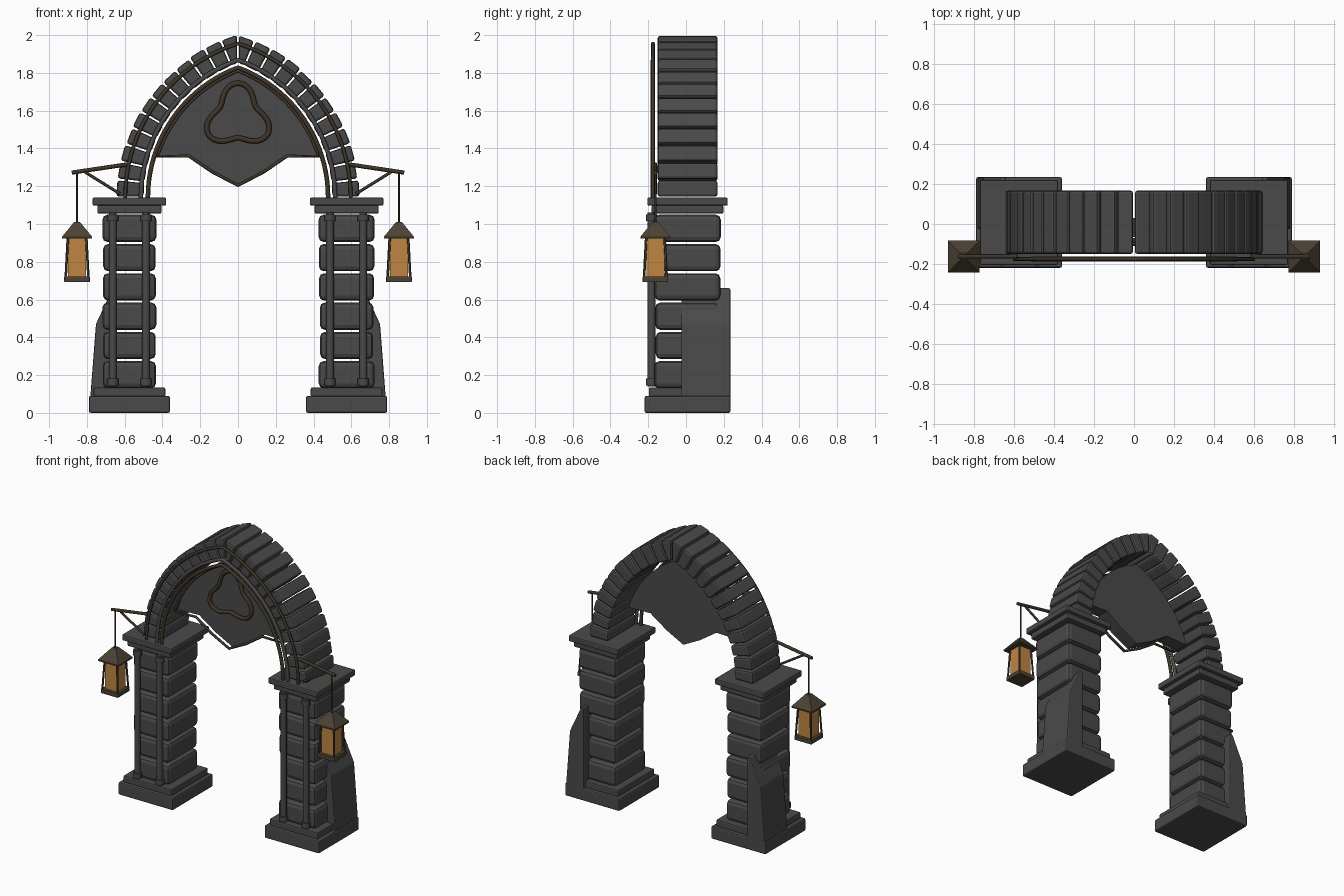
import bpy, bmesh, math, random
from mathutils import Vector

if "Cube" in bpy.data.objects:
    bpy.data.objects.remove(bpy.data.objects["Cube"])

random.seed(4)
YC = 0.008                      # depth centre of the masonry
CX, SPRING = 0.258, 1.14        # arc centre offset and springing height


def material(name, rgb):
    m = bpy.data.materials.new(name)
    m.diffuse_color = (*rgb, 1)
    m.use_nodes = True
    m.node_tree.nodes["Principled BSDF"].inputs["Base Color"].default_value = m.diffuse_color
    return m


STONE = material("dark stone", (0.068, 0.068, 0.068))
BRONZE = material("dark bronze", (0.05, 0.036, 0.022))
ROOF = material("lantern metal", (0.072, 0.055, 0.036))
GLASS = material("amber glass", (0.52, 0.235, 0.055))


def finish(name, bm, mat, bevel=0):
    bmesh.ops.recalc_face_normals(bm, faces=bm.faces)
    if bevel:
        bmesh.ops.bevel(bm, geom=bm.edges[:], offset=bevel, segments=2,
                        profile=0.5, affect='EDGES', clamp_overlap=True)
    me = bpy.data.meshes.new(name)
    bm.to_mesh(me)
    bm.free()
    me.materials.append(mat)
    ob = bpy.data.objects.new(name, me)
    bpy.context.collection.objects.link(ob)
    return ob


def prism(name, pts, y0, y1, mat, bevel=0):
    """Extrude an xz outline along y."""
    bm = bmesh.new()
    face = bm.faces.new([bm.verts.new((x, y0, z)) for x, z in pts])
    ext = bmesh.ops.extrude_face_region(bm, geom=[face])
    vs = [v for v in ext["geom"] if isinstance(v, bmesh.types.BMVert)]
    bmesh.ops.translate(bm, verts=vs, vec=(0, y1 - y0, 0))
    return finish(name, bm, mat, bevel)


def box(name, x, y, hx, hy, z0, z1, mat, bevel=0):
    return prism(name, [(x - hx, z0), (x + hx, z0), (x + hx, z1), (x - hx, z1)],
                 y - hy, y + hy, mat, bevel)


def tube(name, pts, r, mat, cyclic=False, res=2):
    cu = bpy.data.curves.new(name, 'CURVE')
    cu.dimensions = '3D'
    cu.bevel_depth, cu.bevel_resolution, cu.use_fill_caps = r, res, True
    sp = cu.splines.new('POLY')
    sp.points.add(len(pts) - 1)
    for p, co in zip(sp.points, pts):
        p.co = (*co, 1)
    sp.use_cyclic_u = cyclic
    cu.materials.append(mat)
    ob = bpy.data.objects.new(name, cu)
    bpy.context.collection.objects.link(ob)
    bpy.ops.object.select_all(action='DESELECT')
    ob.select_set(True)
    bpy.context.view_layer.objects.active = ob
    bpy.ops.object.convert(target='MESH')
    bpy.ops.object.shade_smooth_by_angle(angle=math.radians(50))


def apex(r):
    return math.acos(-CX / r)


def on_arc(r, a):
    return CX + r * math.cos(a), SPRING + r * math.sin(a)


def arch_line(r, z0=SPRING, n=20):
    """Pointed arch of radius r, left foot to right foot, as xz points."""
    a0 = math.pi - math.asin((z0 - SPRING) / r)
    left = [on_arc(r, a0 + (apex(r) - a0) * i / n) for i in range(n + 1)]
    return left + [(-x, z) for x, z in left[-2::-1]]


for s, side in ((-1, "left"), (1, "right")):
    px = s * 0.575
    # plinth, neck and cap
    box(f"{side}_plinth", px, YC, 0.215, 0.227, 0, 0.09, STONE, 0.01)
    box(f"{side}_plinth_step", px, YC, 0.19, 0.205, 0.085, 0.135, STONE, 0.008)
    box(f"{side}_pillar_neck", px, YC, 0.17, 0.19, 1.055, 1.10, STONE, 0.008)
    box(f"{side}_pillar_cap", px, YC, 0.195, 0.213, 1.097, 1.14, STONE, 0.008)
    # pillar stones with open joints
    for i in range(6):
        z = 0.13 + i * 0.155
        d = random.uniform(-0.006, 0.006)
        box(f"{side}_pillar_stone_{i}", px, YC, 0.144 + d, 0.172 + d,
            z, z + 0.144, STONE, 0.026)
    # outer buttress
    prism(f"{side}_buttress",
          [(s * x, z) for x, z in ((0.64, 0.005), (0.788, 0.005), (0.752, 0.47),
                                   (0.664, 0.66), (0.64, 0.66))],
          -0.025, 0.235, STONE, 0.008)
    # slim front columns
    for k, dx in enumerate((-0.088, 0.088)):
        x, y = px + dx, -0.182
        tube(f"{side}_column_{k}", [(x, y, 0.14), (x, y, 1.06)], 0.021, STONE)
        for z in (0.145, 1.015):
            tube(f"{side}_column_ring_{k}", [(x, y, z), (x, y, z + 0.036)], 0.03, STONE)
    # arch stones
    n, r0, r1 = 12, 0.758, 0.898
    for i in range(n):
        step = (math.pi - apex(r1)) / n
        g = 0.006
        a, b = math.pi - i * step - g, math.pi - (i + 1) * step + g
        bi = max(b, apex(r0) + g)
        ai = max(a, bi + 0.03)
        ri, ro = r0, r1 + random.uniform(-0.004, 0.004)
        pts = [on_arc(ri, ai), on_arc(ro, a), on_arc(ro, b), on_arc(ri, bi)]
        prism(f"{side}_arch_stone_{i}", [(-s * x, z) for x, z in pts],
              -0.15, 0.167, STONE, 0.013)
    # lantern bracket
    lx, ly = s * 0.852, -0.162
    tube(f"{side}_bracket_bar", [(s * 0.88, ly, 1.272), (s * 0.585, ly, 1.316)], 0.011, BRONZE)
    tube(f"{side}_bracket_brace", [(s * 0.81, ly, 1.275), (s * 0.625, ly, 1.16)], 0.008, BRONZE)
    tube(f"{side}_lantern_hanger", [(lx, ly, 1.275), (lx, ly, 1.0)], 0.005, BRONZE)
    # lantern
    box(f"{side}_lantern_base", lx, ly, 0.068, 0.068, 0.692, 0.722, ROOF, 0.004)
    box(f"{side}_lantern_glass", lx, ly, 0.047, 0.047, 0.722, 0.93, GLASS)
    bm = bmesh.new()
    rings = [[bm.verts.new((lx + u * h, ly + v * h, z))
              for u, v in ((-1, -1), (1, -1), (1, 1), (-1, 1))]
             for h, z in ((0.08, 0.922), (0.08, 0.932), (0.016, 1.01))]
    bm.faces.new(rings[0])
    bm.faces.new(rings[2])
    for lo, hi in zip(rings, rings[1:]):
        for k in range(4):
            bm.faces.new((lo[k], lo[k - 1], hi[k - 1], hi[k]))
    finish(f"{side}_lantern_roof", bm, ROOF)
    for u in (-1, 1):
        for v in (-1, 1):
            tube(f"{side}_lantern_post",
                 [(lx + u * 0.06, ly + v * 0.06, 0.715),
                  (lx + u * 0.049, ly + v * 0.049, 0.928)], 0.007, ROOF, res=1)

# ribs running along the front of the arch
for name, r, w, mat in (("outer_rib", 0.855, 0.01, BRONZE),
                        ("middle_rib", 0.772, 0.012, STONE),
                        ("inner_rib", 0.735, 0.012, BRONZE)):
    tube(name, [(x, -0.175, z) for x, z in arch_line(r)], w, mat)

# hanging panel in the arch with its trim
lower = [(0.26, 1.36), (0.13, 1.272), (0, 1.205), (-0.13, 1.272), (-0.26, 1.36)]
outline = arch_line(0.722, 1.355) + lower
prism("arch_panel", outline, -0.065, 0.03, STONE)
tube("panel_trim", [(x, -0.1, z) for x, z in arch_line(0.718, 1.357) + lower],
     0.009, BRONZE, cyclic=True)

# three-lobed ornament
knot = []
for i in range(60):
    t = 2 * math.pi * i / 60
    r = 0.145 + 0.036 * math.cos(3 * (t - math.pi / 2))
    knot.append((r * math.cos(t), -0.083, 1.565 + r * math.sin(t)))
tube("three_lobed_ornament", knot, 0.014, BRONZE, cyclic=True)
